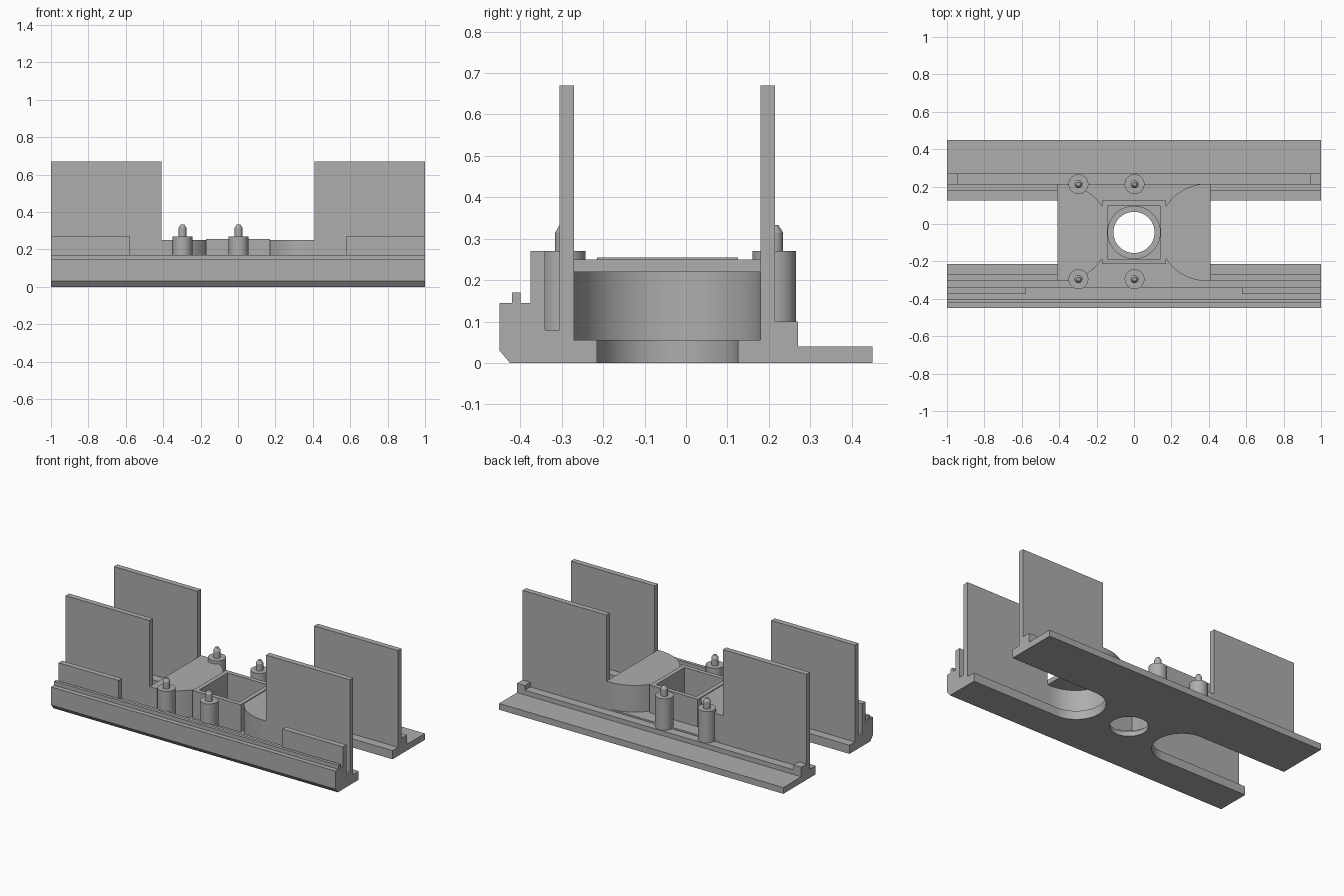
import bpy, bmesh, math

if "Cube" in bpy.data.objects:
    bpy.data.objects.remove(bpy.data.objects["Cube"])

GREY = bpy.data.materials.new("plain grey")
GREY.use_nodes = True
GREY.diffuse_color = (0.42, 0.42, 0.42, 1)
GREY.node_tree.nodes["Principled BSDF"].inputs["Base Color"].default_value = (0.42, 0.42, 0.42, 1)

CY = -0.045     # centre line of the channel
ARC_X = 0.39    # centre of the round channel ends
END_X = 0.41    # where the tall walls begin


def prism(name, points, low, high, axis="z"):
    """Extrude a flat outline along z (points are x, y) or x (points are y, z)."""
    bm = bmesh.new()
    place = (lambda p, h: (p[0], p[1], h)) if axis == "z" else (lambda p, h: (h, p[0], p[1]))
    face = bm.faces.new([bm.verts.new(place(p, low)) for p in points])
    extruded = bmesh.ops.extrude_face_region(bm, geom=[face])["geom"]
    shift = (0, 0, high - low) if axis == "z" else (high - low, 0, 0)
    bmesh.ops.translate(bm, vec=shift, verts=[v for v in extruded if isinstance(v, bmesh.types.BMVert)])
    bmesh.ops.recalc_face_normals(bm, faces=bm.faces)
    mesh = bpy.data.meshes.new(name)
    bm.to_mesh(mesh)
    bm.free()
    mesh.materials.append(GREY)
    obj = bpy.data.objects.new(name, mesh)
    bpy.context.collection.objects.link(obj)
    return obj


def block(name, x0, x1, y0, y1, z0, z1):
    return prism(name, [(x0, y0), (x1, y0), (x1, y1), (x0, y1)], z0, z1)


def circle(radius, steps=64):
    return [(radius * math.cos(math.tau * i / steps), CY + radius * math.sin(math.tau * i / steps))
            for i in range(steps)]


def round_end(side, radius, end, steps=40):
    """Half circle facing the middle, with straight sides running out to end."""
    arc = [math.pi / 2 + math.pi * i / steps for i in range(steps + 1)]
    pts = [(ARC_X + radius * math.cos(a), CY + radius * math.sin(a)) for a in arc]
    pts += [(end, CY - radius), (end, CY + radius)]
    return [(side * x, y) for x, y in pts]


def smooth(obj):
    bpy.ops.object.select_all(action="DESELECT")
    obj.select_set(True)
    bpy.context.view_layer.objects.active = obj
    bpy.ops.object.shade_smooth_by_angle(angle=math.radians(30))


def cut(obj, cutters):
    bpy.context.view_layer.objects.active = obj
    for cutter in cutters:
        mod = obj.modifiers.new("cut", "BOOLEAN")
        mod.operation = "DIFFERENCE"
        mod.solver = "EXACT"
        mod.object = cutter
        bpy.ops.object.modifier_apply(modifier=mod.name)


# Base rail section, running the full length
base = prism("base", [
    (-0.425, 0), (0.45, 0), (0.45, 0.04), (0.27, 0.04), (0.27, 0.07), (0.215, 0.07),
    (0.215, 0.08), (-0.34, 0.08), (-0.34, 0.145), (-0.40, 0.145), (-0.40, 0.17),
    (-0.42, 0.17), (-0.42, 0.145), (-0.45, 0.145), (-0.45, 0.03)], -1, 1, "x")

# Channel and socket cutters
slots = []
for side in (-1, 1):
    slots.append(prism("upper_slot_cutter", round_end(side, 0.225, 1.2), 0.055, 0.22))
    slots.append(prism("lower_slot_cutter", round_end(side, 0.17, 1.2), -0.1, 0.06))
pocket = block("pocket_cutter", -0.142, 0.142, CY - 0.142, CY + 0.142, 0.055, 0.4)
bore = prism("bore_cutter", circle(0.14), 0.03, 0.1)
hole = prism("hole_cutter", circle(0.11), -0.1, 0.1)
cutters = slots + [pocket, bore, hole]
cut(base, cutters)
smooth(base)

# Square socket in the middle
socket = block("square_socket", -0.17, 0.17, CY - 0.17, CY + 0.17, 0.08, 0.255)
cut(socket, slots + [pocket])
smooth(socket)

for side, label in ((-1, "right"), (1, "left")):
    # Rounded covers over the channel ends
    cover = prism(label + "_cover", round_end(side, 0.26, END_X), 0.08, 0.25)
    cut(cover, slots + [pocket])
    smooth(cover)

    # Tall walls, front lip and rear end stop
    xa, xb = sorted((side * END_X, side))
    block(label + "_front_wall", xa, xb, -0.305, -0.27, 0.08, 0.67)
    block(label + "_rear_wall", xa, xb, 0.18, 0.215, 0.08, 0.67)
    xa, xb = sorted((side * 0.577, side))
    block(label + "_front_lip", xa, xb, -0.375, -0.34, 0.145, 0.27)
    xa, xb = sorted((side * 0.945, side))
    block(label + "_rear_stop", xa, xb, 0.215, 0.27, 0.07, 0.10)


# Locating pins: stout post with a small pointed tip
def pin(name, x, y):
    profile = [(0.053, 0.07), (0.053, 0.27), (0.021, 0.27), (0.021, 0.315), (0.01, 0.333)]
    steps = 32
    bm = bmesh.new()
    rings = [[bm.verts.new((x + r * math.cos(math.tau * i / steps),
                            y + r * math.sin(math.tau * i / steps), z))
              for i in range(steps)] for r, z in profile]
    for a, b in zip(rings, rings[1:]):
        for i in range(steps):
            j = (i + 1) % steps
            bm.faces.new((a[i], a[j], b[j], b[i]))
    bm.faces.new(rings[-1])
    bm.faces.new(rings[0][::-1])
    mesh = bpy.data.meshes.new(name)
    bm.to_mesh(mesh)
    bm.free()
    mesh.materials.append(GREY)
    obj = bpy.data.objects.new(name, mesh)
    bpy.context.collection.objects.link(obj)
    return obj


for row, y in (("front", -0.295), ("rear", 0.213)):
    for spot, x in (("side", -0.297), ("middle", 0.003)):
        post = pin(row + "_" + spot + "_pin", x, y)
        cut(post, slots)
        smooth(post)

for cutter in cutters:
    bpy.data.objects.remove(cutter)
